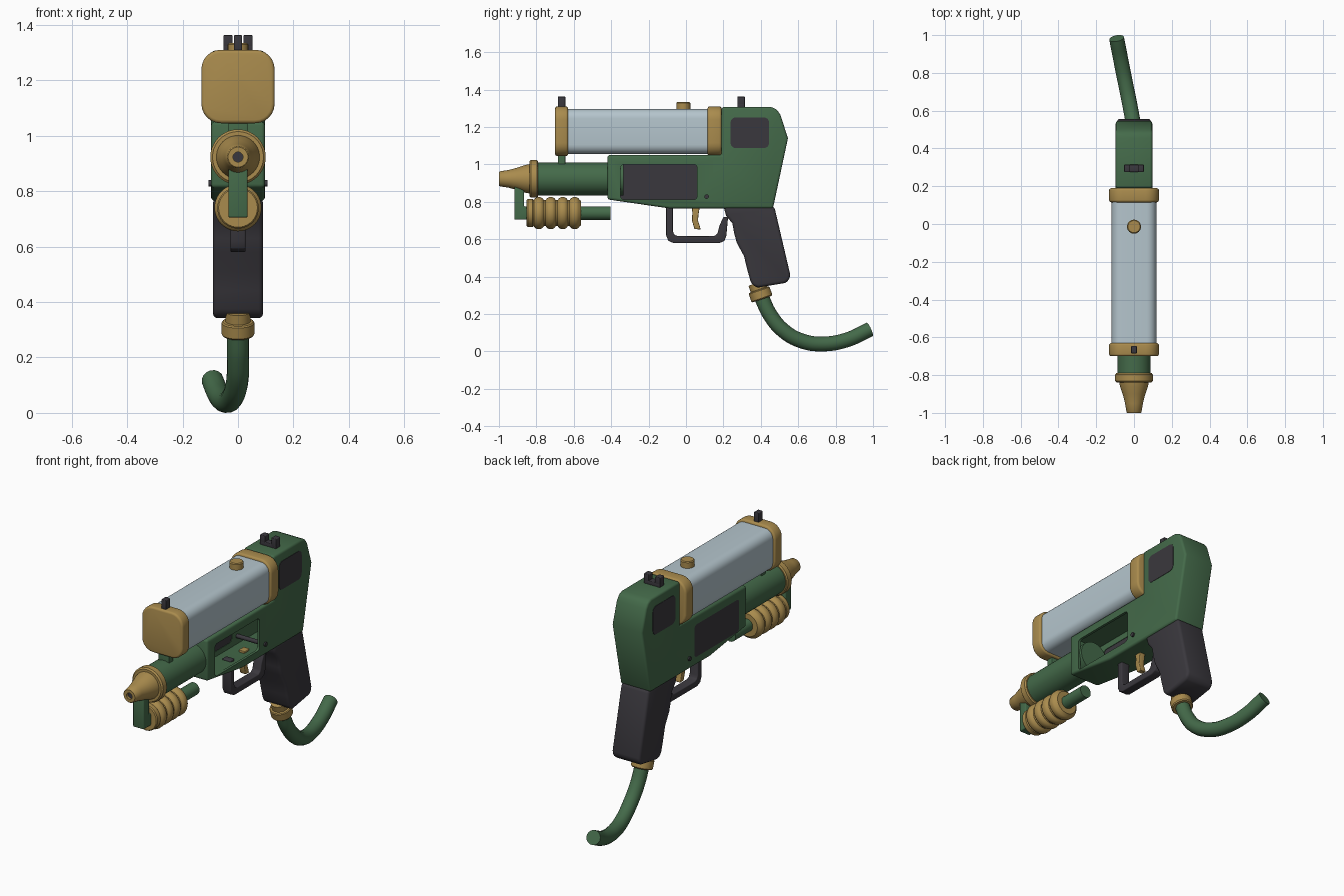
import bpy, bmesh, math
from mathutils import Vector

cube = bpy.data.objects.get("Cube")
if cube:
    bpy.data.objects.remove(cube, do_unlink=True)


def material(name, rgb):
    m = bpy.data.materials.new(name)
    m.use_nodes = True
    m.diffuse_color = (*rgb, 1)
    bsdf = next(n for n in m.node_tree.nodes if n.type == 'BSDF_PRINCIPLED')
    bsdf.inputs["Base Color"].default_value = (*rgb, 1)
    bsdf.inputs["Roughness"].default_value = 0.6
    return m


GREEN = material("green paint", (0.058, 0.145, 0.068))
BRASS = material("brass", (0.40, 0.26, 0.075))
DARK = material("dark grip", (0.042, 0.039, 0.047))
GLASS = material("pale tank", (0.46, 0.56, 0.61))
parts = []


def activate(ob):
    bpy.ops.object.select_all(action='DESELECT')
    ob.select_set(True)
    bpy.context.view_layer.objects.active = ob


def finish(name, bm, mat, bevel=0):
    bmesh.ops.recalc_face_normals(bm, faces=bm.faces[:])
    me = bpy.data.meshes.new(name)
    bm.to_mesh(me)
    bm.free()
    ob = bpy.data.objects.new(name, me)
    bpy.context.collection.objects.link(ob)
    me.materials.append(mat)
    if bevel:
        mod = ob.modifiers.new("bevel", 'BEVEL')
        mod.width, mod.segments = bevel, 3
        mod.limit_method, mod.angle_limit = 'ANGLE', math.radians(32)
        activate(ob)
        bpy.ops.object.modifier_apply(modifier="bevel")
    parts.append(ob)
    return ob


def prism(name, pts, lo, hi, mat, bevel=0, axis='x'):
    """Extrude an outline: (y, z) points along x, or (x, z) points along y."""
    bm = bmesh.new()
    place = (lambda a, b: (lo, a, b)) if axis == 'x' else (lambda a, b: (a, lo, b))
    face = bm.faces.new([bm.verts.new(place(*p)) for p in pts])
    new = bmesh.ops.extrude_face_region(bm, geom=[face])["geom"]
    step = Vector((hi - lo, 0, 0) if axis == 'x' else (0, hi - lo, 0))
    bmesh.ops.translate(bm, vec=step, verts=[v for v in new if isinstance(v, bmesh.types.BMVert)])
    return finish(name, bm, mat, bevel)


def rounded(a0, a1, b0, b1, r, n=6):
    """Outline of a rectangle with round corners."""
    pts = []
    corners = [(a1 - r, b1 - r), (a0 + r, b1 - r), (a0 + r, b0 + r), (a1 - r, b0 + r)]
    for q, (ca, cb) in enumerate(corners):
        for i in range(n + 1):
            t = math.pi / 2 * (q + i / n)
            pts.append((ca + r * math.cos(t), cb + r * math.sin(t)))
    return pts


def box(name, x, y, z, mat, bevel=0.004):
    return prism(name, [(y[0], z[0]), (y[1], z[0]), (y[1], z[1]), (y[0], z[1])], *x, mat, bevel)


def lathe(name, profile, loc, mat, rot=(0, 0, 0), steps=40):
    """Turn (y, radius) points round the local y axis."""
    bm = bmesh.new()
    vs = [bm.verts.new((r, y, 0)) for y, r in profile]
    edges = [bm.edges.new(pair) for pair in zip(vs, vs[1:])]
    bmesh.ops.spin(bm, geom=vs + edges, cent=(0, 0, 0), axis=(0, 1, 0),
                   angle=math.tau, steps=steps)
    bmesh.ops.remove_doubles(bm, verts=bm.verts[:], dist=1e-5)
    ob = finish(name, bm, mat)
    ob.location, ob.rotation_euler = loc, rot
    return ob


def rod(name, lo, hi, r, loc, mat, rot=(0, 0, 0)):
    return lathe(name, [(lo, 0), (lo, r), (hi, r), (hi, 0)], loc, mat, rot)


def cut(target, cutter):
    mod = target.modifiers.new("cut", 'BOOLEAN')
    mod.operation, mod.object, mod.solver = 'DIFFERENCE', cutter, 'EXACT'
    activate(target)
    bpy.ops.object.modifier_apply(modifier="cut")
    parts.remove(cutter)
    bpy.data.objects.remove(cutter, do_unlink=True)


# Hollow body with a side window
W = 0.097
body = prism("body", [(-.42, .813), (-.09, .765), (.465, .765), (.545, 1.14), (.505, 1.265),
                      (.485, 1.295), (.455, 1.307), (.19, 1.307), (.19, 1.05), (-.42, 1.05)],
             -W, W, GREEN, 0.013)
cut(body, prism("cavity", [(-.40, .835), (-.08, .782), (.43, .782), (.43, 1.035), (-.40, 1.035)],
                -.082, .082, GREEN))
cut(body, prism("window_cutter", rounded(-.35, .06, .812, 1.0, .02), -.2, .2, GREEN))
prism("side_cover", rounded(-.35, .06, .812, 1.0, .02), -W, -.085, DARK)
for side, s in (("left", 1), ("right", -1)):
    prism(side + "_rear_panel", rounded(.238, .445, 1.087, 1.252, .03),
          s * (W - .004), s * (W + .002), DARK)
rod("cross_pin", -.106, .106, .012, (0, .11, .828), DARK, (0, 0, math.pi / 2))

# Tank with end caps
prism("tank", rounded(-.118, .118, 1.056, 1.296, .05), -.64, .13, GLASS, axis='y')
for name, y0, y1 in (("tank_front_cap", -.70, -.63), ("tank_rear_cap", .115, .19)):
    prism(name, rounded(-.132, .132, 1.045, 1.31, .07), y0, y1, BRASS, 0.012, 'y')
lathe("filler_button", [(0, 0), (0, .037), (.042, .037), (.047, .032), (.047, 0)],
      (0, -.014, 1.287), BRASS, (math.pi / 2, 0, 0))
box("tank_post", (-.035, .035), (-.685, -.645), (.97, 1.06), GREEN)

# Sights
box("front_sight", (-.015, .015), (-.685, -.645), (1.30, 1.363), DARK)
box("rear_sight_base", (-.052, .052), (.275, .315), (1.30, 1.328), DARK)
for side, s in (("left", 1), ("right", -1)):
    box(side + "_rear_sight_post", (s * .036 - .016, s * .036 + .016), (.275, .315),
        (1.31, 1.363), DARK)

# Barrel and nozzle
AXIS = (0, 0, .923)
rod("barrel", -.82, -.335, .088, AXIS, GREEN)
lathe("nozzle", [(-.95, 0), (-.95, .018), (-1, .018), (-1, .036), (-.995, .04), (-.95, .047),
                 (-.90, .060), (-.86, .074), (-.838, .078), (-.838, .092), (-.830, .1),
                 (-.797, .1), (-.79, .094), (-.79, 0)], AXIS, BRASS)
rod("nozzle_bore", -.985, -.955, .0185, AXIS, DARK)

# Lower coil, feed rod and bracket
COIL = (0, 0, .74)
profile = [(-.852, 0), (-.852, .07), (-.846, .075), (-.82, .075)]
for k in range(4):
    y = -.82 + k * .064
    profile += [(y + .006, .070), (y + .014, .080), (y + .024, .085),
                (y + .042, .085), (y + .052, .080), (y + .060, .070)]
profile += [(-.562, .066), (-.562, 0)]
lathe("coil", profile, COIL, BRASS)
rod("feed_rod", -.58, -.405, .036, COIL, GREEN)
prism("coil_bracket", [(-.918, .705), (-.84, .705), (-.84, .775), (-.866, .775), (-.866, .90),
                       (-.918, .90)], -.035, .035, GREEN, 0.006)

# Trigger and guard
prism("trigger", [(.03, .795), (.034, .74), (.032, .70), (.045, .655), (.078, .652), (.074, .67),
                  (.064, .70), (.068, .74), (.078, .795)], -.018, .018, BRASS, 0.004)
prism("trigger_guard", [(-.106, .795), (-.106, .62), (-.095, .592), (-.068, .58), (.18, .58),
                        (.206, .592), (.216, .62), (.225, .72), (.20, .72), (.178, .67),
                        (.168, .63), (.152, .617), (-.045, .617), (-.062, .624), (-.07, .642),
                        (-.07, .795)], -.027, .027, DARK, 0.005)

# Grip
prism("grip", [(.20, .775), (.215, .725), (.248, .685), (.258, .63), (.272, .58), (.31, .51),
               (.327, .44), (.345, .375), (.358, .352), (.385, .342), (.53, .366), (.552, .382),
               (.557, .412), (.472, .775)], -.09, .09, DARK, 0.016)

# Hose and its connector
lathe("hose_connector", [(-.06, 0), (-.06, .046), (-.024, .046), (-.022, .055), (-.017, .059),
                         (.025, .059), (.031, .054), (.031, 0)],
      (0, .397, .309), BRASS, (math.radians(-71), 0, 0))
curve = bpy.data.curves.new("hose", 'CURVE')
curve.dimensions = '3D'
curve.bevel_depth, curve.bevel_resolution, curve.resolution_u = .04, 6, 10
curve.use_fill_caps = True
path = [(0, .40, .30), (0, .447, .20), (-.003, .52, .112), (-.02, .62, .056), (-.042, .73, .040),
        (-.068, .86, .062), (-.092, .983, .118)]
spline = curve.splines.new('BEZIER')
spline.bezier_points.add(len(path) - 1)
for p, co in zip(spline.bezier_points, path):
    p.co = co
    p.handle_left_type = p.handle_right_type = 'AUTO'
curve.materials.append(GREEN)
hose = bpy.data.objects.new("hose", curve)
bpy.context.collection.objects.link(hose)
activate(hose)
bpy.ops.object.convert(target='MESH')
parts.append(bpy.context.view_layer.objects.active)

# Smooth round surfaces, keep real edges sharp
for ob in parts:
    activate(ob)
    bpy.ops.object.shade_smooth_by_angle(angle=math.radians(35))
